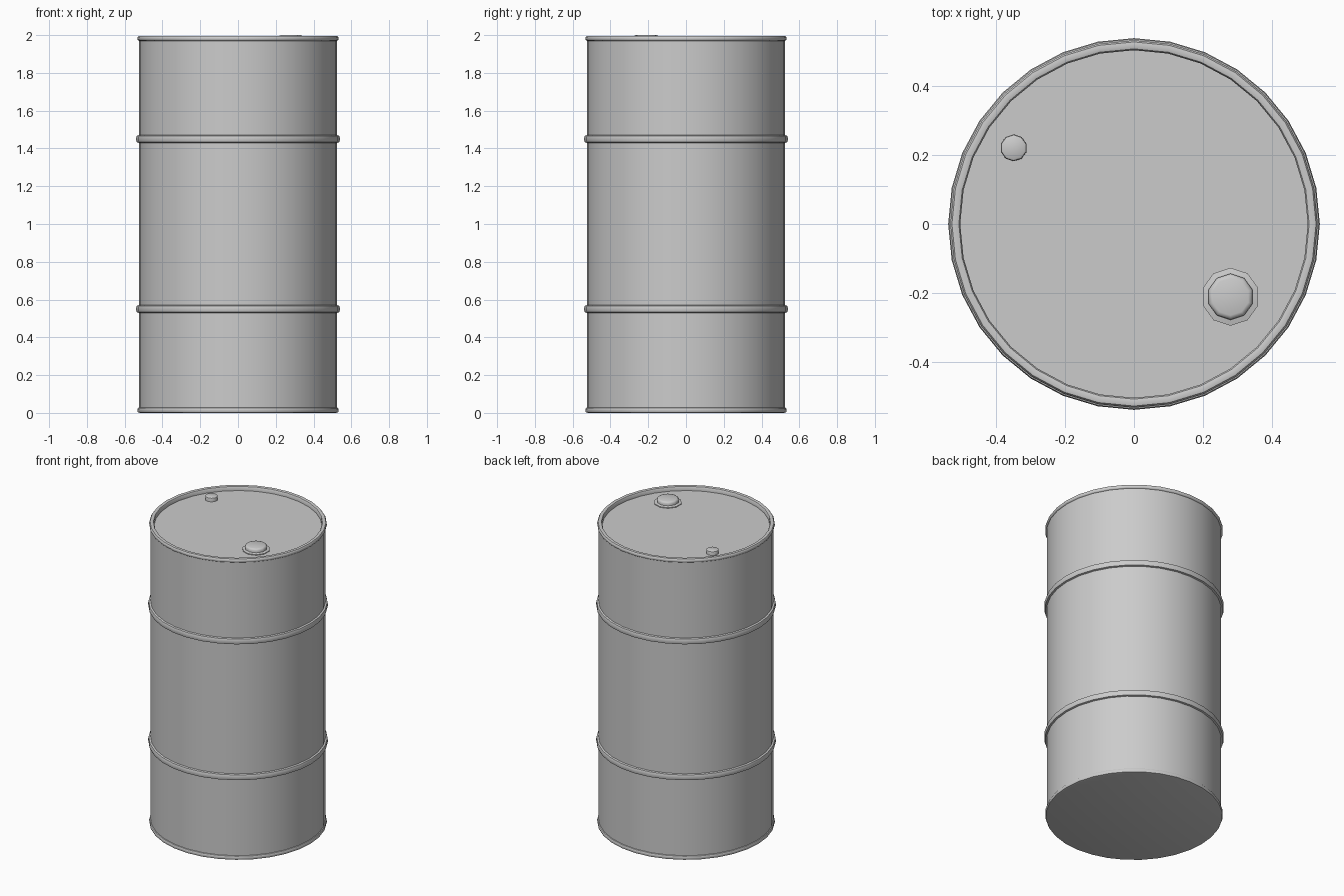
import bpy
import math

if "Cube" in bpy.data.objects:
    bpy.data.objects.remove(bpy.data.objects["Cube"])


def lathe(name, profile, sides, center=(0, 0), start=0.0, angle=40):
    """Spin a (radius, z) profile about z; open ends are capped with n-gons."""
    verts, faces = [], []
    for r, z in profile:
        for i in range(sides):
            a = start + 2 * math.pi * i / sides
            verts.append((r * math.cos(a), r * math.sin(a), z))
    for k in range(len(profile) - 1):
        for i in range(sides):
            j = (i + 1) % sides
            b, t = k * sides, (k + 1) * sides
            faces.append((b + i, b + j, t + j, t + i))
    last = (len(profile) - 1) * sides
    faces.append(tuple(reversed(range(sides))))
    faces.append(tuple(range(last, last + sides)))
    mesh = bpy.data.meshes.new(name)
    mesh.from_pydata(verts, [], faces)
    ob = bpy.data.objects.new(name, mesh)
    ob.location = (center[0], center[1], 0)
    bpy.context.collection.objects.link(ob)
    bpy.context.view_layer.objects.active = ob
    ob.select_set(True)
    bpy.ops.object.shade_smooth_by_angle(angle=math.radians(angle))
    ob.select_set(False)
    return ob


BODY, RIB, RIM, LID = 0.525, 0.539, 0.533, 1.967


def rib(z):
    # rounded rolling hoop
    return [(BODY, z - 0.02), (RIB - 0.003, z - 0.017), (RIB, z - 0.008),
            (RIB, z + 0.008), (RIB - 0.003, z + 0.017), (BODY, z + 0.02)]


# Drum shell: flat base, bottom chime, two hoops, top chime, recessed lid
shell = [(0.52, 0.0), (0.53, 0.003), (RIM, 0.01), (RIM, 0.02), (0.53, 0.026), (BODY, 0.028)]
shell += rib(0.55) + rib(1.45)
shell += [(BODY, 1.97), (0.53, 1.972), (RIM, 1.977), (RIM, 1.987), (0.528, 1.994),
          (0.518, 1.996), (0.508, 1.993), (0.504, 1.986), (0.504, LID)]
lathe("drum_shell", shell, 32)

# Large bung: flange and domed cap
lathe("large_bung", [(0.084, LID - 0.005), (0.084, 1.972), (0.067, 1.976), (0.067, 1.989),
                     (0.062, 1.997), (0.054, 2.0)], 10, (0.28, -0.211), math.pi / 2)

# Small bung: plain plug with bevelled top
lathe("small_bung", [(0.039, LID - 0.005), (0.039, 1.984), (0.037, 1.99), (0.032, 1.993)],
      10, (-0.349, 0.221), math.pi / 2)
